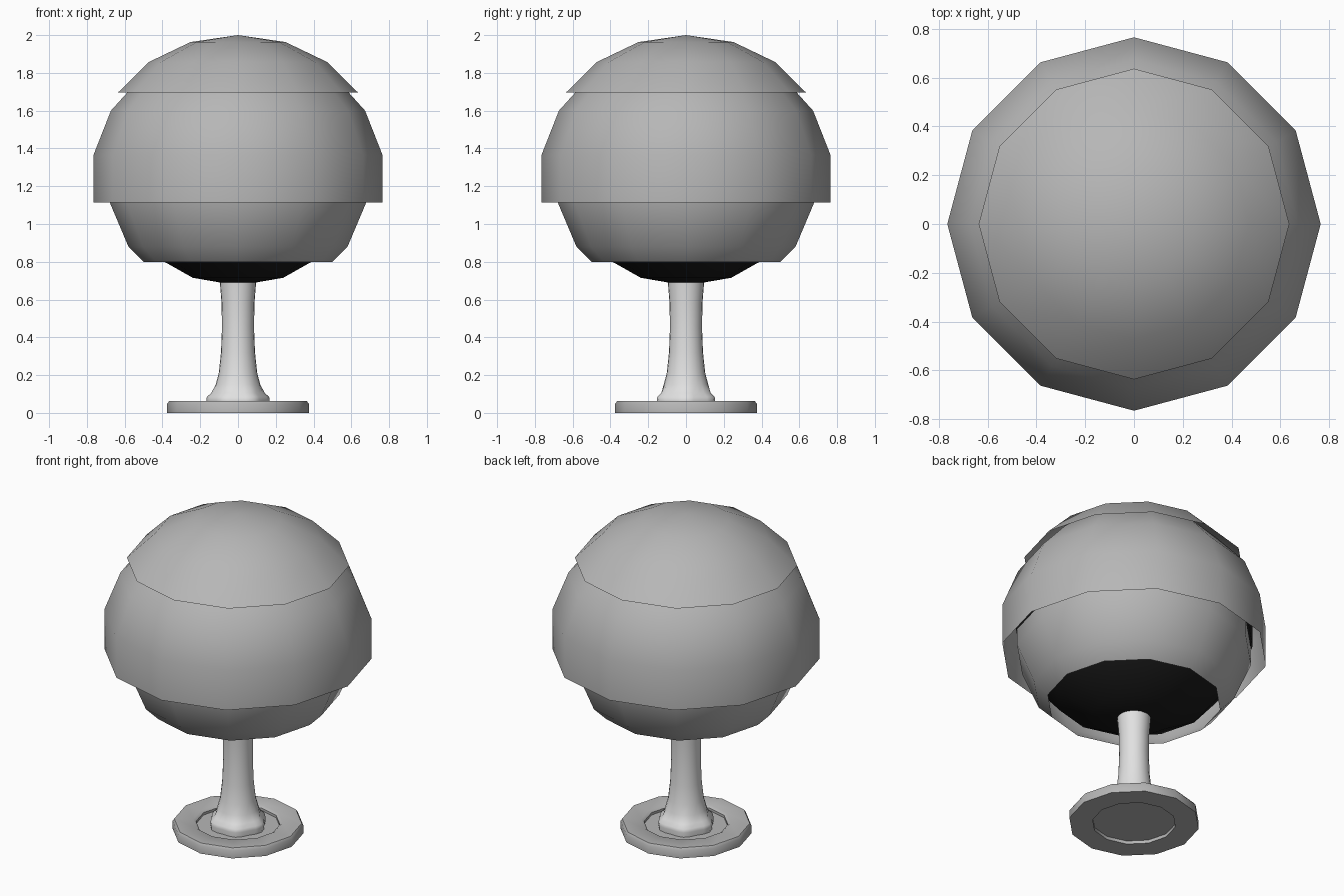
import bpy, bmesh
from math import sin, cos, pi, radians

cube = bpy.data.objects.get("Cube")
if cube:
    bpy.data.objects.remove(cube)


def material(name, value):
    m = bpy.data.materials.new(name)
    m.use_nodes = True
    colour = (value, value, value, 1)
    m.diffuse_color = colour
    m.node_tree.nodes["Principled BSDF"].inputs["Base Color"].default_value = colour
    return m


leaf = material("leaf grey", 0.47)
dark = material("shadow black", 0.01)
bark = material("bark light grey", 0.75)
stone = material("stone grey", 0.47)


def lathe(name, profile, mat, sides=12, closed=False, wave=None, angle=60):
    """Spin (radius, height) points round z; zero radius makes a pole."""
    bm = bmesh.new()
    rings = []
    for i, (r, z) in enumerate(profile):
        if r == 0:
            rings.append([bm.verts.new((0, 0, z))] * sides)
            continue
        ring = []
        for k in range(sides):
            a = 2 * pi * k / sides
            q = r * (1 + (wave(i) * cos(6 * a) if wave else 0))
            ring.append(bm.verts.new((q * cos(a), q * sin(a), z)))
        rings.append(ring)
    pairs = list(zip(rings, rings[1:]))
    if closed:
        pairs.append((rings[-1], rings[0]))
    for lo, hi in pairs:
        for k in range(sides):
            n = (k + 1) % sides
            corners = [lo[k], lo[n], hi[n], hi[k]]
            bm.faces.new(list(dict.fromkeys(corners)))
    mesh = bpy.data.meshes.new(name)
    bm.to_mesh(mesh)
    bm.free()
    mesh.materials.append(mat)
    obj = bpy.data.objects.new(name, mesh)
    bpy.context.collection.objects.link(obj)
    bpy.ops.object.select_all(action='DESELECT')
    obj.select_set(True)
    bpy.context.view_layer.objects.active = obj
    bpy.ops.object.shade_smooth_by_angle(angle=radians(angle))
    return obj


def ball(radius, height, centre, latitudes):
    return [(0 if abs(t) == 90 else radius * cos(radians(t)),
             centre + height * sin(radians(t))) for t in latitudes]


# Foliage: overlapping open shells
lathe("crown_cap", ball(0.735, 0.61, 1.39, (30, 50, 70, 90)), leaf)
lathe("crown_middle", ball(0.777, 0.72, 1.24, (-10, 10, 30, 50, 70, 90)), leaf)
lathe("crown_lower", [(0.50, 0.80), (0.58, 0.88)]
      + ball(0.69, 0.69, 1.235, (-10, 10, 30, 50, 70, 90)), leaf)

# Dark core under the foliage
lathe("crown_core", ball(0.70, 0.684, 1.358, (-90, -70, -50, -30, -10, 10)), dark)

# Trunk with a lobed foot
lathe("trunk", [(0.155, 0.02), (0.16, 0.065), (0.157, 0.085), (0.135, 0.105),
                (0.118, 0.15), (0.102, 0.21), (0.09, 0.32), (0.085, 0.45),
                (0.087, 0.58), (0.095, 0.68), (0.10, 0.75)],
      bark, sides=24, wave=lambda i: 0.05 if i < 4 else 0)

# Grate ring and the recessed plate inside it
lathe("base_ring", [(0.24, 0.0), (0.375, 0.0), (0.375, 0.048), (0.365, 0.062),
                    (0.255, 0.062), (0.24, 0.05)], stone, closed=True, angle=40)
lathe("base_plate", [(0.0, 0.02), (0.245, 0.02), (0.245, 0.035), (0.0, 0.035)],
      stone, angle=40)
